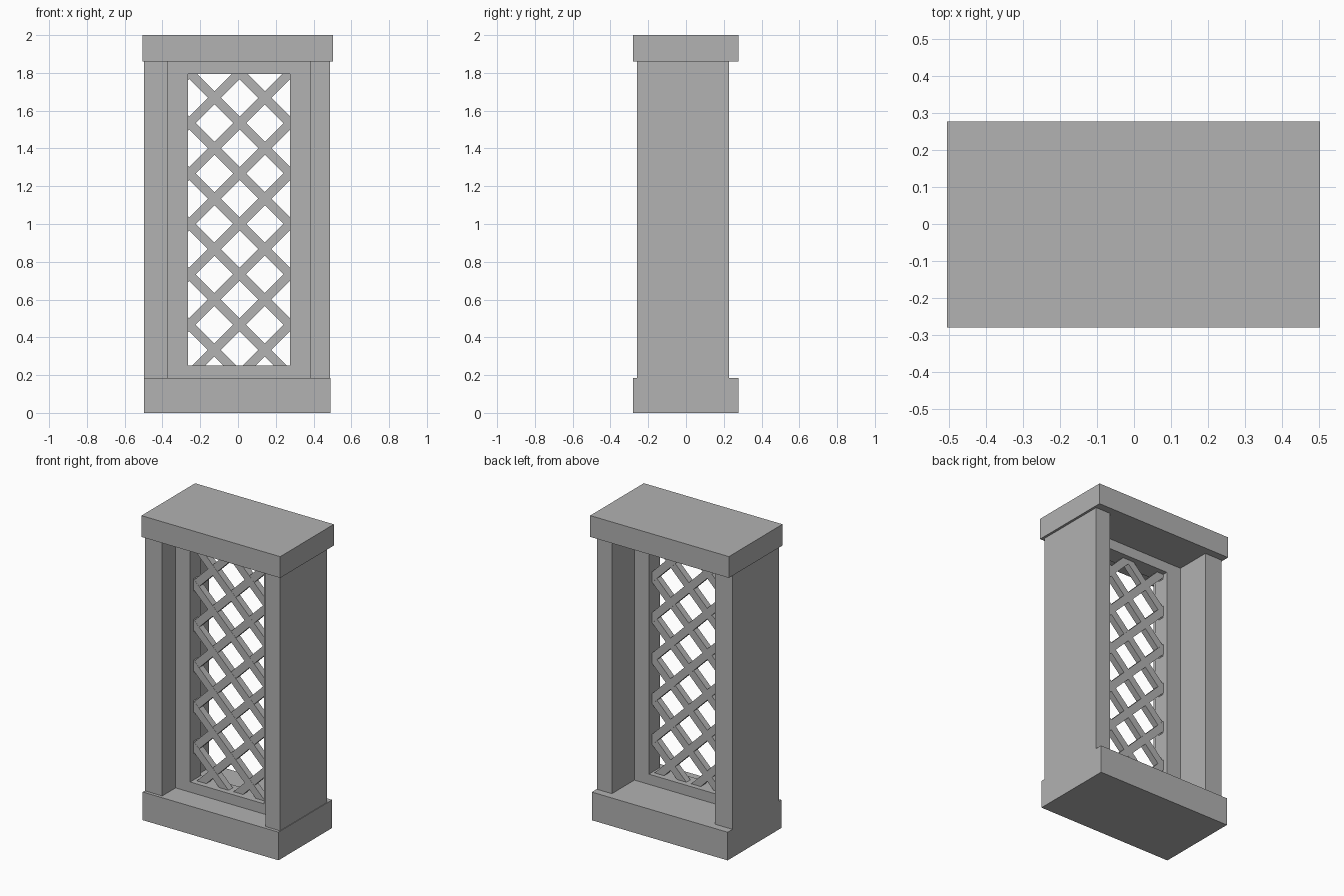
import bpy, bmesh, math
from mathutils import Matrix, Vector

cube = bpy.data.objects.get("Cube")
if cube:
    bpy.data.objects.remove(cube, do_unlink=True)

# One plain grey for everything
grey = bpy.data.materials.new("plain_grey")
grey.use_nodes = True
colour = (0.445, 0.445, 0.445, 1)
grey.diffuse_color = colour
grey.node_tree.nodes["Principled BSDF"].inputs["Base Color"].default_value = colour


def finish(bm, name):
    bmesh.ops.recalc_face_normals(bm, faces=bm.faces)
    mesh = bpy.data.meshes.new(name)
    bm.to_mesh(mesh)
    bm.free()
    mesh.materials.append(grey)
    obj = bpy.data.objects.new(name, mesh)
    bpy.context.collection.objects.link(obj)
    return obj


def add_box(bm, centre, size, angle=0):
    matrix = (Matrix.Translation(centre) @ Matrix.Rotation(angle, 4, 'Y')
              @ Matrix.Diagonal((*size, 1)))
    bmesh.ops.create_cube(bm, size=1, matrix=matrix)


def block(name, xs, ys, zs):
    bm = bmesh.new()
    pairs = (xs, ys, zs)
    add_box(bm, Vector([(a + b) / 2 for a, b in pairs]), [b - a for a, b in pairs])
    return finish(bm, name)


# Plinth, cap and side posts
BASE_TOP, CAP_BOTTOM = 0.185, 1.86
block("base", (-0.497, 0.491), (-0.28, 0.277), (0, BASE_TOP))
block("cap", (-0.506, 0.503), (-0.28, 0.277), (CAP_BOTTOM, 2))
block("right_post", (-0.497, -0.37), (-0.259, 0.227), (BASE_TOP, CAP_BOTTOM))
block("left_post", (0.38, 0.487), (-0.259, 0.227), (BASE_TOP, CAP_BOTTOM))

# Recessed frame around the opening
FRONT, BACK = -0.12, -0.007
X0, X1, Z0, Z1 = -0.264, 0.275, 0.252, 1.793


def rectangle(bm, x0, x1, z0, z1):
    return [bm.verts.new((x, FRONT, z)) for x, z in ((x0, z0), (x1, z0), (x1, z1), (x0, z1))]


bm = bmesh.new()
outer = rectangle(bm, -0.37, 0.38, BASE_TOP, CAP_BOTTOM)
inner = rectangle(bm, X0, X1, Z0, Z1)
for i in range(4):
    j = (i + 1) % 4
    bm.faces.new((outer[i], outer[j], inner[j], inner[i]))
extruded = bmesh.ops.extrude_face_region(bm, geom=bm.faces[:], use_keep_orig=True)
moved = [v for v in extruded["geom"] if isinstance(v, bmesh.types.BMVert)]
bmesh.ops.translate(bm, verts=moved, vec=(0, BACK - FRONT, 0))
finish(bm, "frame")

# Diagonal lattice strips, with their ends let into the frame
PITCH, WIDTH, MARGIN, LATTICE_Y = 0.267, 0.049, 0.03, -0.063


def lattice(name, slope, offset, depth):
    bm = bmesh.new()
    for k in range(-8, 4):
        c = offset + k * PITCH
        # Strip centre line is z = c + slope * x, clipped to the opening
        ends = sorted(((Z0 - MARGIN - c) * slope, (Z1 + MARGIN - c) * slope))
        a, b = max(X0 - MARGIN, ends[0]), min(X1 + MARGIN, ends[1])
        if b - a < 0.04:
            continue
        mid = (a + b) / 2
        add_box(bm, (mid, LATTICE_Y, c + slope * mid),
                ((b - a) * math.sqrt(2), depth, WIDTH), -slope * math.pi / 4)
    finish(bm, name)


lattice("falling_strips", -1, 1.543, 0.044)
lattice("rising_strips", 1, 1.793, 0.042)
